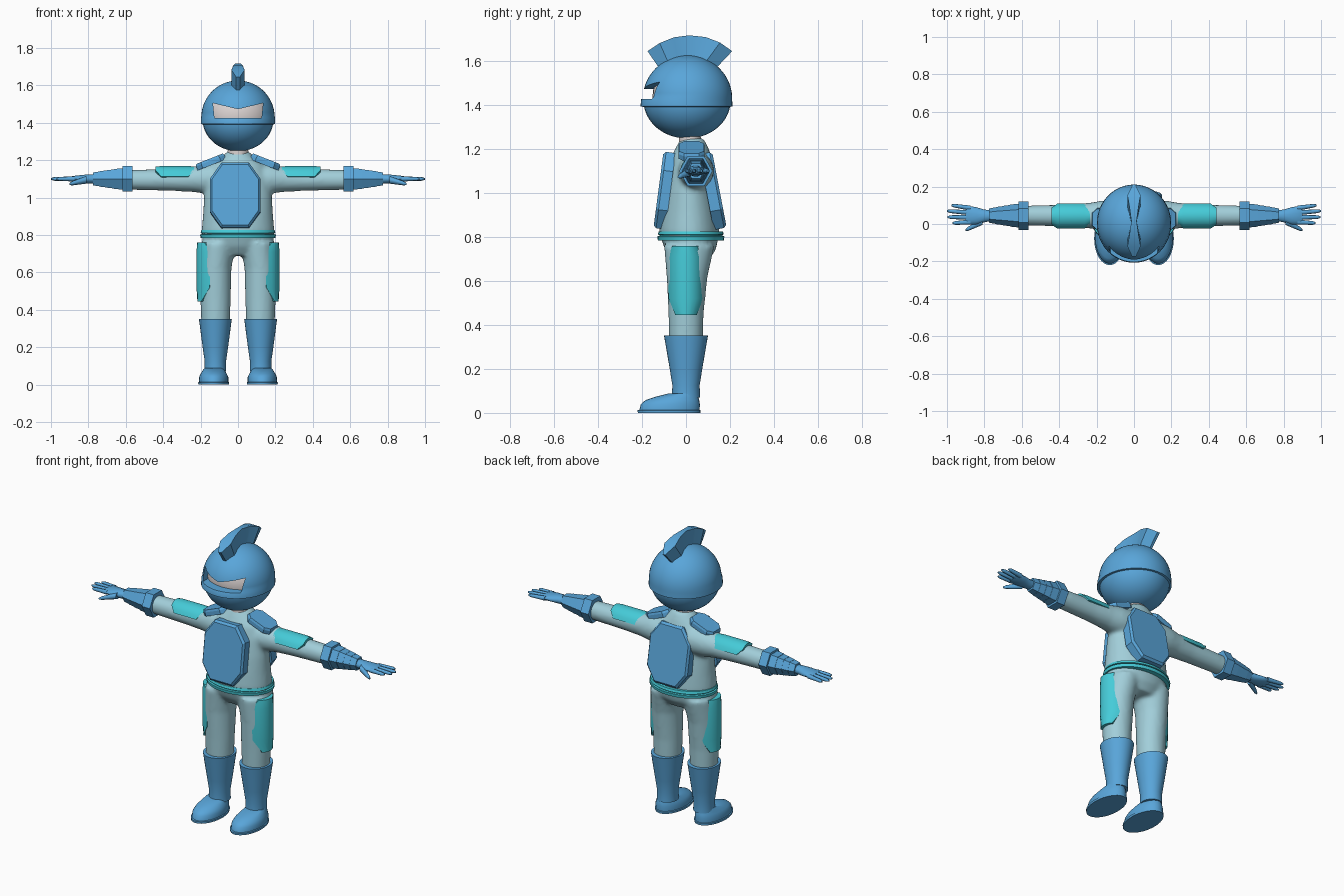
import bpy, bmesh
from math import cos, sin, pi, radians
from mathutils import Vector

if "Cube" in bpy.data.objects:
    bpy.data.objects.remove(bpy.data.objects["Cube"])


def material(name, rgb):
    m = bpy.data.materials.new(name)
    m.use_nodes = True
    m.diffuse_color = (*rgb, 1)
    m.node_tree.nodes["Principled BSDF"].inputs["Base Color"].default_value = (*rgb, 1)
    return m


BLUE = material("armour blue", (0.10, 0.38, 0.70))
TEAL = material("trim teal", (0.06, 0.60, 0.69))
SUIT = material("suit pale blue", (0.36, 0.62, 0.70))
FACE = material("face pale", (0.72, 0.66, 0.65))


def ring(c, a, b, axis="z", n=32):
    """Ellipse of points round an axis."""
    pts = []
    for i in range(n):
        u, v = a * cos(2 * pi * i / n), b * sin(2 * pi * i / n)
        off = (u, v, 0) if axis == "z" else (0, u, v)
        pts.append(Vector(c) + Vector(off))
    return pts


def build(name, lofts, mat, angle=35, mirror=False):
    """Make one object from lofted, capped ring lists."""
    bm = bmesh.new()
    for rings in lofts:
        rows = [[bm.verts.new(p) for p in r] for r in rings]
        n = len(rows[0])
        for lo, hi in zip(rows, rows[1:]):
            for i in range(n):
                j = (i + 1) % n
                bm.faces.new((lo[i], lo[j], hi[j], hi[i]))
        bm.faces.new(rows[0])
        bm.faces.new(rows[-1])
    bmesh.ops.recalc_face_normals(bm, faces=bm.faces)
    me = bpy.data.meshes.new(name)
    bm.to_mesh(me)
    bm.free()
    me.materials.append(mat)
    ob = bpy.data.objects.new(name, me)
    bpy.context.collection.objects.link(ob)
    bpy.ops.object.select_all(action="DESELECT")
    ob.select_set(True)
    bpy.context.view_layer.objects.active = ob
    if angle:
        bpy.ops.object.shade_smooth_by_angle(angle=radians(angle))
    if mirror:
        ob.modifiers.new("Mirror", "MIRROR")
    return ob


def column(rows, cx=0, n=32):
    """Rings stacked in z from (z, y centre, x radius, y radius)."""
    return [ring((cx, cy, z), a, b, "z", n) for z, cy, a, b in rows]


def ellipsoid(c, a, b, h, start=-80, end=80, steps=16):
    rows = []
    for i in range(steps + 1):
        t = radians(start + (end - start) * i / steps)
        rows.append((c[2] + h * sin(t), c[1], a * cos(t), b * cos(t)))
    return rows


def plate(c, u, v, hw, hh, cut_w, cut_h, thick):
    """Octagonal plate with a bevelled outer face."""
    u, v, c = Vector(u).normalized(), Vector(v).normalized(), Vector(c)
    n = u.cross(v)
    x, y = hw - cut_w, hh - cut_h
    oct_pts = [(x, -hh), (hw, -y), (hw, y), (x, hh), (-x, hh), (-hw, y), (-hw, -y), (-x, -hh)]
    return [[c + u * px * s + v * py * s + n * d for px, py in oct_pts]
            for d, s in ((-thick, 1), (-0.012, 1), (0, 0.93))]


def shell(stations, place, inner, outer, n=8):
    """Curved pad: arcs of (position, half angle) between two ellipses."""
    rings = []
    for pos, half, grow in stations:
        angles = [radians(half) * (2 * i / n - 1) for i in range(n + 1)]
        arc = [place(pos, inner[0] * cos(t), inner[1] * sin(t)) for t in angles]
        arc += [place(pos, outer[0] * grow * cos(t), outer[1] * grow * sin(t)) for t in reversed(angles)]
        rings.append(arc)
    return rings


def tube(p0, p1, r0, r1, n=8):
    p0, p1 = Vector(p0), Vector(p1)
    return [ring(p0, r0, r0, "x", n), ring(p0.lerp(p1, 0.85), r1, r1, "x", n),
            ring(p1, r1 * 0.5, r1 * 0.5, "x", n)]


# Body suit: torso, legs and arms fused into one smooth skin
parts = [column([(0.69, 0.02, 0.12, 0.08), (0.74, 0.02, 0.185, 0.115), (0.82, 0.015, 0.195, 0.138),
                 (0.9, 0.015, 0.188, 0.13), (1.0, 0.015, 0.182, 0.115), (1.1, 0.02, 0.172, 0.1),
                 (1.17, 0.025, 0.145, 0.09), (1.215, 0.028, 0.09, 0.07), (1.25, 0.028, 0.055, 0.05)])]
for s in (1, -1):
    parts.append([ring((s * cx, cy, z), a, b) for z, cx, cy, a, b in (
        (0.28, 0.12, 0, 0.075, 0.075), (0.45, 0.12, 0, 0.081, 0.08),
        (0.62, 0.12, 0.005, 0.085, 0.093), (0.76, 0.105, 0.015, 0.092, 0.115))])
    parts.append([ring((s * x, 0.045, z), r, r, "x") for x, z, r in (
        (0.08, 1.1, 0.085), (0.17, 1.1, 0.08), (0.24, 1.098, 0.068),
        (0.35, 1.095, 0.059), (0.6, 1.095, 0.053))])
suit = build("body_suit", parts, SUIT, 0)
rm = suit.modifiers.new("Fuse", "REMESH")
rm.mode, rm.voxel_size, rm.use_smooth_shade = "VOXEL", 0.011, True
sm = suit.modifiers.new("Soften", "SMOOTH")
sm.factor, sm.iterations = 0.5, 8

# Neck, belt and body plates
build("neck", [column([(1.2, 0.02, 0.058, 0.052), (1.3, 0.015, 0.052, 0.048)])], FACE)
build("belt", [column([(0.785, 0.022, 0.2, 0.15), (0.803, 0.022, 0.203, 0.153),
                       (0.805, 0.022, 0.192, 0.143), (0.809, 0.022, 0.192, 0.143),
                       (0.811, 0.022, 0.2, 0.15), (0.826, 0.022, 0.196, 0.146)])], TEAL)
build("chest_plate", [plate((-0.015, -0.125, 1.015), (1, 0, 0), (0, 0.045, 0.34),
                            0.134, 0.175, 0.06, 0.085, 0.055)], BLUE, 0)
build("back_plate", [plate((0.015, 0.152, 1.015), (-1, 0, 0), (0, -0.065, 0.34),
                           0.134, 0.175, 0.06, 0.085, 0.06)], BLUE, 0)
build("shoulder_plates", [plate((0.152, 0.025, 1.208), (0.14, 0, -0.055), (0, 1, 0),
                                0.082, 0.06, 0.03, 0.025, 0.035)], BLUE, 0, True)

# Curved pads on thighs and upper arms
build("thigh_pads", [shell([(0.445, 38, 0.95), (0.52, 72, 1), (0.71, 76, 1), (0.76, 52, 0.96)],
                           lambda p, a, b: Vector((0.12 + a, b, p)),
                           (0.07, 0.066), (0.102, 0.083))], TEAL, 30, True)
build("arm_pads", [shell([(0.235, 45, 0.96), (0.265, 78, 1), (0.41, 78, 1), (0.44, 45, 0.95)],
                         lambda p, a, b: Vector((p, 0.042 + b, 1.098 + a)),
                         (0.048, 0.05), (0.071, 0.068))], TEAL, 30, True)

# Stepped six-sided gauntlets
steps = [(0.565, 0.618, 0.076, 0.076), (0.61, 0.662, 0.064, 0.059), (0.66, 0.7, 0.057, 0.052),
         (0.698, 0.738, 0.051, 0.046), (0.736, 0.775, 0.045, 0.038)]
build("gauntlets", [[ring((x, 0.045, 1.1), r, r * 1.04, "x", 6) for x, r in ((x0, r0), (x1, r1))]
                    for x0, x1, r0, r1 in steps], BLUE, 0, True)

# Hands: palm, four fingers and a thumb
hand = [[ring((x, y, 1.1), a, b, "x", 14) for x, y, a, b in (
    (0.76, 0.045, 0.028, 0.026), (0.8, 0.043, 0.034, 0.025), (0.84, 0.043, 0.046, 0.021),
    (0.885, 0.047, 0.05, 0.016), (0.9, 0.047, 0.045, 0.01))]]
for y0, y1, tip in ((0.085, 0.1, 0.975), (0.06, 0.07, 1.0), (0.035, 0.037, 0.997), (0.01, 0.005, 0.97)):
    hand.append(tube((0.875, y0, 1.1), (tip, y1, 1.1), 0.0135, 0.01))
hand.append(tube((0.81, 0.015, 1.095), (0.9, -0.033, 1.073), 0.02, 0.011))
build("hands", hand, BLUE, 60, True)

# Boots: flared shafts and rounded feet on flat soles
build("boot_shafts", [column([(0.07, 0, 0.058, 0.064), (0.125, 0, 0.057, 0.062),
                              (0.2, 0, 0.068, 0.074), (0.352, 0, 0.088, 0.1)], 0.121)], BLUE, 40, True)
build("boot_feet", [column([(0, -0.077, 0.082, 0.142), (0.012, -0.077, 0.083, 0.143),
                            (0.014, -0.075, 0.078, 0.137), (0.04, -0.071, 0.078, 0.134),
                            (0.058, -0.062, 0.07, 0.122), (0.074, -0.04, 0.06, 0.096),
                            (0.088, -0.014, 0.05, 0.066)], 0.13)], BLUE, 40, True)

# Helmet: dome with a lip, and a visor opening cut through it
dome = [(1.392, 0.002, 0.19, 0.2), (1.394, 0.002, 0.199, 0.209), (1.426, 0.003, 0.198, 0.207)]
dome += ellipsoid((0, 0.007, 1.43), 0.196, 0.203, 0.196, 2, 87, 16)
helmet = build("helmet", [column(dome, n=48)], BLUE)
outline = [(-0.134, 1.505), (0, 1.473), (0.134, 1.505), (0.126, 1.427), (-0.126, 1.427)]
cutter = build("visor_cutter", [[[Vector((x, y, z)) for x, z in outline] for y in (-0.3, -0.06)]], BLUE, 0)
cutter.hide_render = True
cut = helmet.modifiers.new("Visor", "BOOLEAN")
cut.operation, cut.object, cut.solver = "DIFFERENCE", cutter, "EXACT"
bpy.context.view_layer.objects.active = helmet
bpy.ops.object.modifier_apply(modifier="Visor")
bpy.data.objects.remove(cutter)
bpy.ops.object.select_all(action="DESELECT")
helmet.select_set(True)
bpy.ops.object.shade_smooth_by_angle(angle=radians(35))

build("face", [column(ellipsoid((0, 0, 1.44), 0.178, 0.152, 0.16))], FACE, 40)
build("helmet_jaw", [column(ellipsoid((0, 0.005, 1.42), 0.19, 0.198, 0.172, -87, -5))], BLUE, 40)

# Fan-shaped crest, pinched in the middle
fan = [(-0.12, 1.565, -0.175, 1.645, 0.01), (-0.07, 1.57, -0.12, 1.682, 0.035),
       (-0.03, 1.58, -0.055, 1.708, 0.024), (0, 1.58, 0.015, 1.717, 0.014),
       (0.04, 1.58, 0.09, 1.709, 0.024), (0.07, 1.57, 0.155, 1.684, 0.035),
       (0.125, 1.555, 0.21, 1.645, 0.008)]
build("crest", [[[Vector((-w, y0, z0)), Vector((w, y0, z0)), Vector((w, y1, z1)), Vector((-w, y1, z1))]
                 for y0, z0, y1, z1, w in fan]], BLUE, 30)
